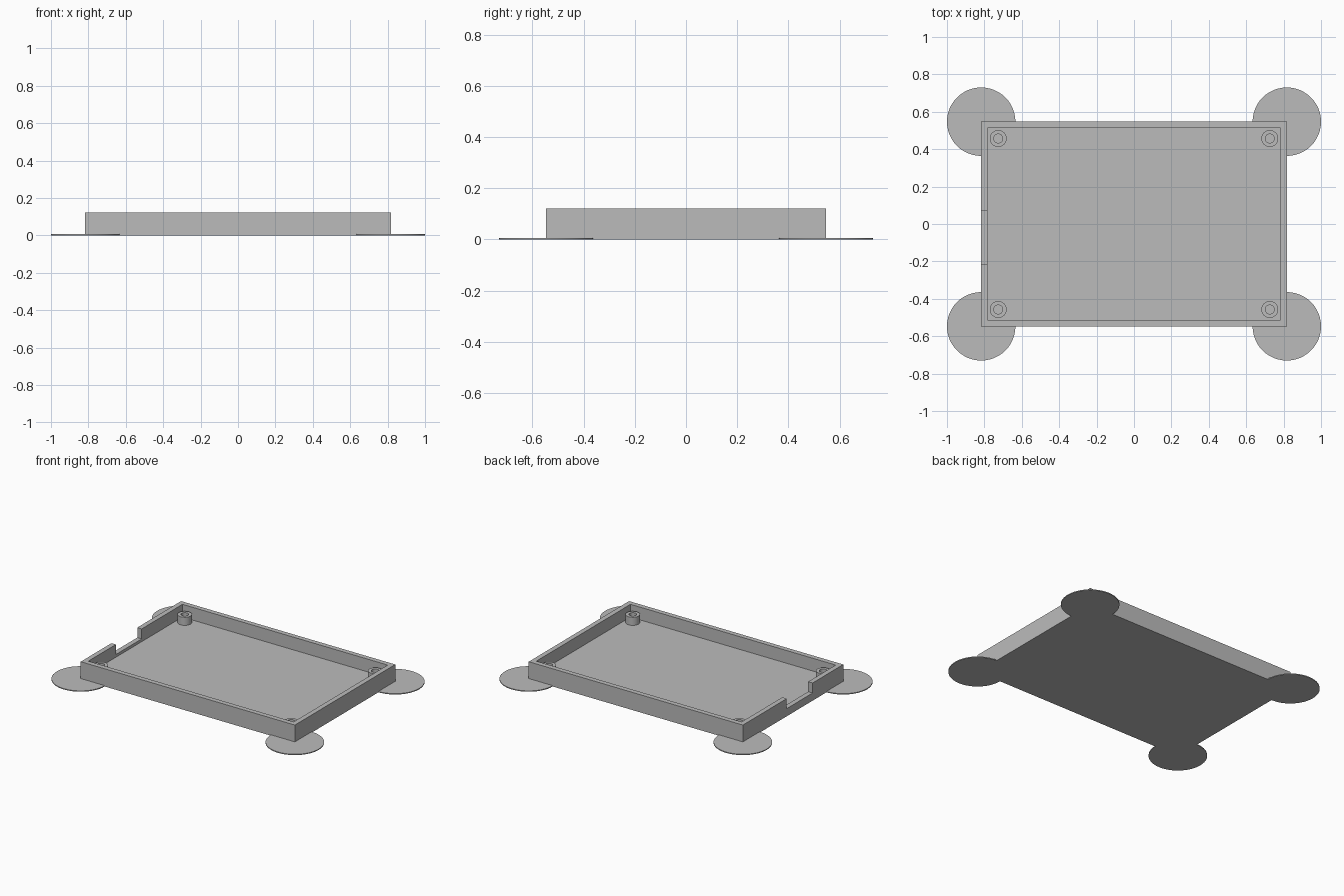
import bpy
import bmesh
from mathutils import Matrix, Vector

if "Cube" in bpy.data.objects:
    bpy.data.objects.remove(bpy.data.objects["Cube"], do_unlink=True)

HALF_X, HALF_Y, HEIGHT = 0.817, 0.547, 0.122
WALL, FLOOR = 0.034, 0.034
POST_TOP = 0.09

grey = bpy.data.materials.new("plain grey")
grey.use_nodes = True
grey.diffuse_color = (0.5, 0.5, 0.5, 1)
grey.node_tree.nodes["Principled BSDF"].inputs["Base Color"].default_value = (0.5, 0.5, 0.5, 1)


def finish(name, bm):
    bmesh.ops.recalc_face_normals(bm, faces=bm.faces)
    mesh = bpy.data.meshes.new(name)
    bm.to_mesh(mesh)
    bm.free()
    mesh.materials.append(grey)
    obj = bpy.data.objects.new(name, mesh)
    bpy.context.collection.objects.link(obj)
    return obj


def box(name, low, high):
    low, high = Vector(low), Vector(high)
    bm = bmesh.new()
    place = Matrix.Translation((low + high) / 2) @ Matrix.Diagonal((*(high - low), 1))
    bmesh.ops.create_cube(bm, size=1, matrix=place)
    return finish(name, bm)


def disc(name, x, y, z0, z1, radius, sides):
    bm = bmesh.new()
    bmesh.ops.create_cone(bm, cap_ends=True, segments=sides, radius1=radius, radius2=radius,
                          depth=z1 - z0, matrix=Matrix.Translation((x, y, (z0 + z1) / 2)))
    return finish(name, bm)


def cut(target, cutter):
    cutter.hide_render = True
    mod = target.modifiers.new("cut", "BOOLEAN")
    mod.operation = "DIFFERENCE"
    mod.solver = "EXACT"
    mod.object = cutter
    bpy.context.view_layer.objects.active = target
    bpy.ops.object.modifier_apply(modifier=mod.name)
    bpy.data.objects.remove(cutter, do_unlink=True)


def smooth(obj):
    bpy.ops.object.select_all(action="DESELECT")
    obj.select_set(True)
    bpy.context.view_layer.objects.active = obj
    bpy.ops.object.shade_smooth_by_angle()


# Open tray with a port notch in its right wall
tray = box("tray", (-HALF_X, -HALF_Y, 0), (HALF_X, HALF_Y, HEIGHT))
cut(tray, box("cavity_cutter", (WALL - HALF_X, WALL - HALF_Y, FLOOR),
              (HALF_X - WALL, HALF_Y - WALL, HEIGHT + 0.1)))
cut(tray, box("notch_cutter", (-HALF_X - 0.05, -0.213, 0.053),
              (WALL - HALF_X + 0.02, 0.069, HEIGHT + 0.1)))

# Hollow screw post and thin anchor pad at each corner
for side, sx in (("right", -1), ("left", 1)):
    for end, sy in (("front", -1), ("back", 1)):
        x, y = sx * 0.726, sy * 0.457
        post = disc(f"{end}_{side}_post", x, y, FLOOR - 0.005, POST_TOP, 0.045, 32)
        cut(post, disc("hole_cutter", x, y, FLOOR, POST_TOP + 0.05, 0.024, 32))
        smooth(post)
        pad = disc(f"{end}_{side}_pad", sx * HALF_X, sy * HALF_Y, 0, 0.006, 0.183, 48)
        smooth(pad)
